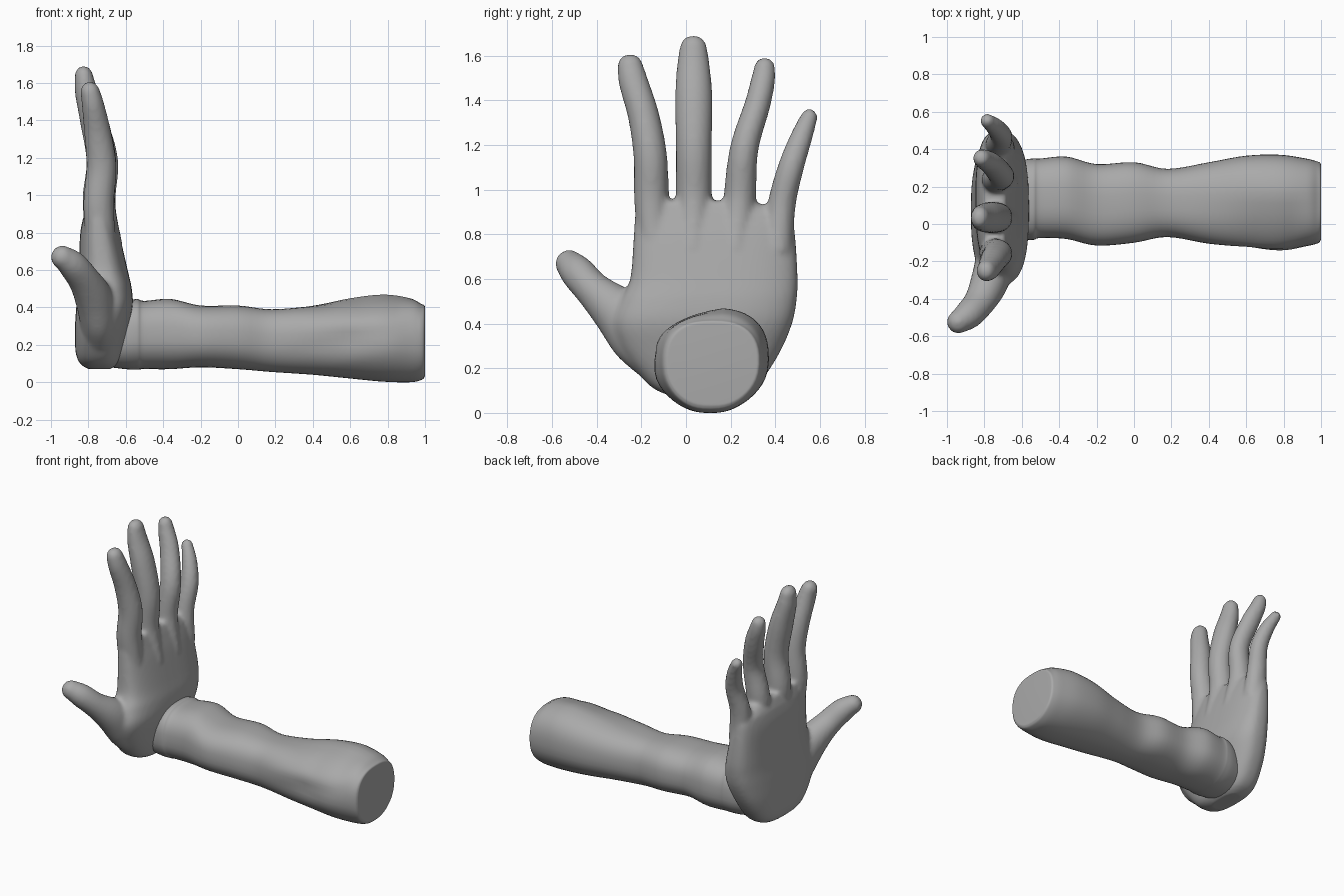
import bpy, bmesh
from math import sin, cos, pi, copysign
from mathutils import Vector

cube = bpy.data.objects.get("Cube")
if cube:
    bpy.data.objects.remove(cube)

skin = bpy.data.materials.new("plain grey")
skin.use_nodes = True
GREY = (0.4, 0.4, 0.4, 1)
skin.diffuse_color = GREY
skin.node_tree.nodes["Principled BSDF"].inputs["Base Color"].default_value = GREY


def spline(rows, steps=5):
    """Smoothly interpolate rows of numbers."""
    rows = [Vector(r) for r in rows]
    out = []
    for i in range(len(rows) - 1):
        a, b = rows[max(i - 1, 0)], rows[i]
        c, d = rows[i + 1], rows[min(i + 2, len(rows) - 1)]
        for s in range(steps):
            t = s / steps
            out.append(b + (c - a) * (t / 2) + (a * 2 - b * 5 + c * 4 - d) * (t * t / 2)
                       + (b * 3 - a - c * 3 + d) * (t ** 3 / 2))
    return out + [rows[-1]]


def loft(bm, rows, ref, axis=None, power=2.0, sides=32):
    """Skin closed rings (x, y, z, radius along ref, radius across).
    Rings are square to axis; without one they follow the path to a round tip."""
    rows = spline(rows)
    if not axis:
        end, before = rows[-1], rows[-2]
        way = (end.to_3d() - before.to_3d()).normalized()
        for k in range(1, 7):
            a = k * pi / 2 / 6.3
            centre = end.to_3d() + way * end[4] * sin(a)
            rows.append(Vector((*centre, end[3] * cos(a), end[4] * cos(a))))
    rings = []
    for i, r in enumerate(rows):
        path = rows[min(i + 1, len(rows) - 1)].to_3d() - rows[max(i - 1, 0)].to_3d()
        way = Vector(axis) if axis else path.normalized()
        u = Vector(ref)
        u = (u - way * u.dot(way)).normalized()
        v = way.cross(u)
        ring = []
        for k in range(sides):
            c, s = cos(2 * pi * k / sides), sin(2 * pi * k / sides)
            c, s = (copysign(abs(q) ** (2 / power), q) for q in (c, s))
            ring.append(bm.verts.new(r.to_3d() + u * c * r[3] + v * s * r[4]))
        rings.append(ring)
    for low, high in zip(rings, rings[1:]):
        for k in range(sides):
            n = (k + 1) % sides
            bm.faces.new((low[k], low[n], high[n], high[k]))
    bm.faces.new(rings[0][::-1])
    bm.faces.new(rings[-1])


def finish(bm, name):
    bmesh.ops.recalc_face_normals(bm, faces=bm.faces)
    mesh = bpy.data.meshes.new(name)
    bm.to_mesh(mesh)
    bm.free()
    mesh.materials.append(skin)
    obj = bpy.data.objects.new(name, mesh)
    bpy.context.collection.objects.link(obj)
    return obj


# Forearm from wrist to cut end: x, y low, y high, z low, z high
arm = [(-.72, -.05, .30, .085, .38), (-.60, -.08, .34, .07, .43),
       (-.54, -.085, .35, .068, .445), (-.50, -.075, .35, .07, .435),
       (-.36, -.08, .36, .07, .445), (-.20, -.115, .32, .08, .41),
       (0.0, -.10, .33, .07, .41), (.18, -.07, .295, .055, .39),
       (.40, -.11, .33, .04, .41), (.60, -.135, .365, .02, .45),
       (.78, -.148, .37, .003, .47), (.92, -.12, .35, .0, .45),
       (.98, -.105, .335, .012, .42), (.997, -.09, .325, .028, .41),
       (1.0, -.075, .31, .045, .395)]
bm = bmesh.new()
loft(bm, [(x, (a + b) / 2, (c + d) / 2, (b - a) / 2, (d - c) / 2)
          for x, a, b, c, d in arm], (0, 1, 0), (1, 0, 0), power=2.6, sides=48)
for vert in bm.verts:
    x, y, z = vert.co
    # Narrow underside
    depth = max(0, (.24 - z) / .24)
    vert.co.y += (.09 - y) * .25 * depth ** 2
    # Thick end slopes down toward the front
    thick = max(0, min(1, (x - .3) / .35)) * max(0, min(1, (1 - x) / .15))
    if z > .24:
        vert.co.z -= .2 * thick * max(0, .16 - y) * (z - .24) / .2
    # Muscle hollow along the front of the thick end
    if y < .1 and x < .97:
        along = max(0, 1 - abs(x - .6) / .4)
        crest = .16 + .25 * (x - .3)
        vert.co.y += .02 * along * max(0, 1 - abs(z - crest) / .12)
forearm = finish(bm, "forearm")
bpy.context.view_layer.objects.active = forearm
forearm.select_set(True)
bpy.ops.object.shade_smooth_by_angle(angle=.7)

# Palm from heel to knuckles: z, x low, x high, y low, y high
palm = [(.07, -.80, -.68, -.04, .22), (.10, -.845, -.645, -.13, .29),
        (.16, -.868, -.62, -.20, .35), (.28, -.872, -.59, -.29, .425),
        (.40, -.865, -.563, -.325, .475), (.50, -.855, -.568, -.295, .495),
        (.60, -.85, -.59, -.25, .50), (.78, -.845, -.632, -.235, .49),
        (.87, -.83, -.66, -.23, .475), (.90, -.82, -.67, -.22, .43),
        (.95, -.80, -.69, -.21, .30)]
bm = bmesh.new()
loft(bm, [((a + b) / 2, (c + d) / 2, z, (b - a) / 2, (d - c) / 2)
          for z, a, b, c, d in palm], (1, 0, 0), (0, 0, 1), power=2.7, sides=48)

# Fingers and thumb, root to tip
digits = {
    "index": [(-.73, -.14, .72, .08, .07), (-.745, -.155, .95, .082, .077),
              (-.73, -.16, 1.15, .08, .075), (-.75, -.19, 1.33, .072, .07),
              (-.775, -.235, 1.48, .06, .066), (-.79, -.25, 1.55, .052, .058)],
    "middle": [(-.70, .03, .72, .085, .07), (-.745, .035, .95, .087, .08),
               (-.73, .035, 1.18, .08, .08), (-.77, .035, 1.40, .075, .084),
               (-.81, .033, 1.55, .062, .074), (-.823, .033, 1.63, .05, .062)],
    "ring": [(-.70, .22, .72, .085, .07), (-.735, .24, .95, .08, .073),
             (-.71, .26, 1.18, .07, .064), (-.76, .32, 1.38, .065, .058),
             (-.80, .345, 1.49, .055, .054), (-.815, .352, 1.545, .046, .047)],
    "little": [(-.715, .41, .72, .08, .07), (-.725, .428, .93, .07, .063),
               (-.71, .47, 1.10, .06, .058), (-.74, .515, 1.23, .05, .05),
               (-.785, .552, 1.325, .038, .038)],
    "thumb": [(-.735, -.07, .21, .115, .12), (-.745, -.20, .35, .105, .145),
              (-.775, -.315, .46, .10, .112), (-.825, -.415, .55, .085, .082),
              (-.885, -.485, .627, .077, .077), (-.938, -.523, .668, .062, .063)],
}
for rows in digits.values():
    loft(bm, rows, (1, 0, 0))

# Fuse palm and digits into one soft skin
hand = finish(bm, "hand")
fuse = hand.modifiers.new("fuse", "REMESH")
fuse.mode = "VOXEL"
fuse.voxel_size = 0.014
fuse.use_smooth_shade = True
soft = hand.modifiers.new("soften", "SMOOTH")
soft.factor = 0.5
soft.iterations = 5
